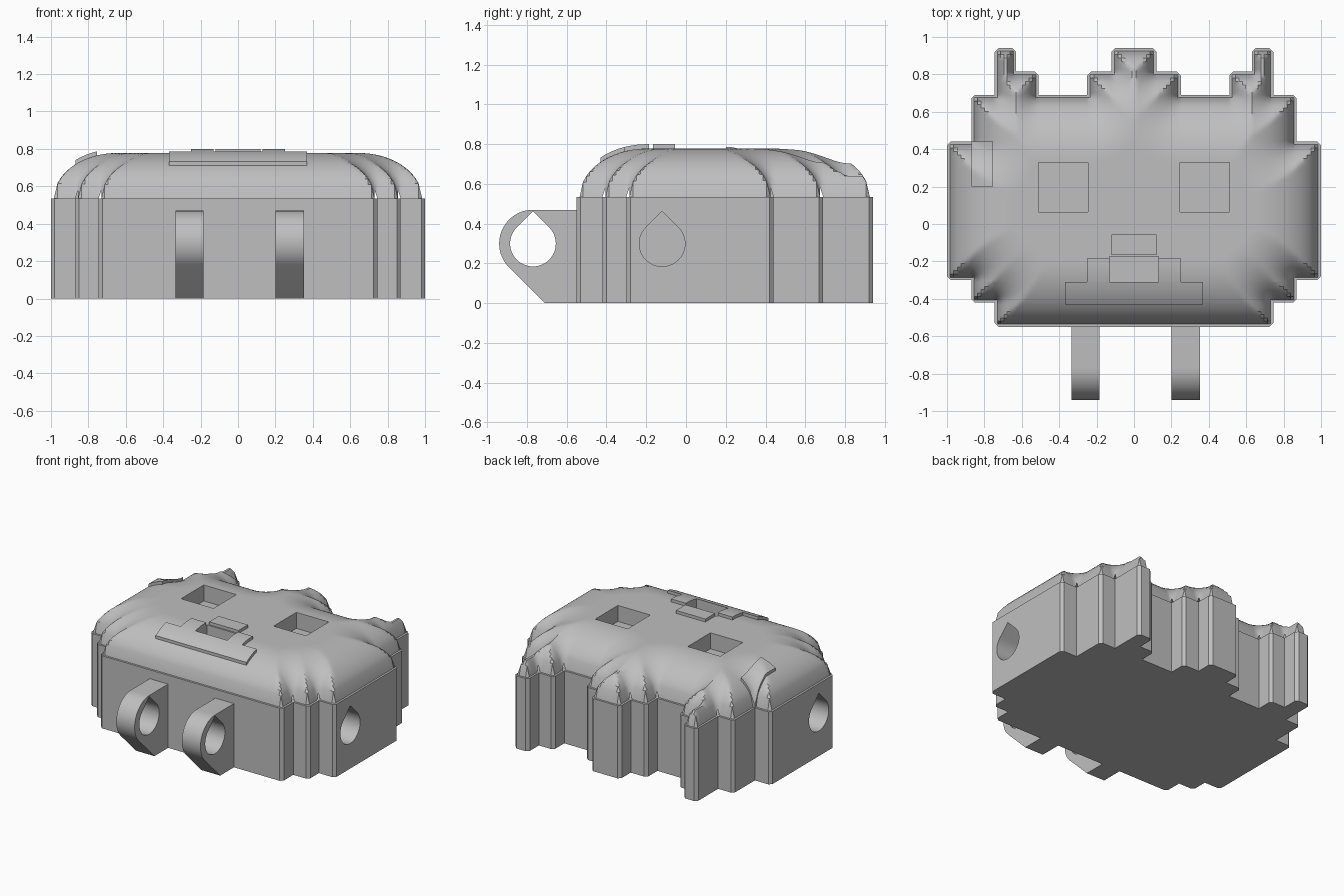
import bpy, bmesh, math
from mathutils import Vector

cube = bpy.data.objects.get("Cube")
if cube:
    bpy.data.objects.remove(cube, do_unlink=True)

grey = bpy.data.materials.new("plain_grey")
grey.use_nodes = True
COLOUR = (0.52, 0.52, 0.52, 1)
grey.diffuse_color = COLOUR
grey.node_tree.nodes["Principled BSDF"].inputs["Base Color"].default_value = COLOUR

WALL, RISE, ROUND, LEDGE, STEP = 0.535, 0.243, 0.34, 0.015, 0.02
POCKET_FLOOR = 0.66

# Stepped head outline, right half from front to back, then mirrored
half = [(0.745, -0.55), (0.745, -0.42), (0.87, -0.42), (0.87, -0.3), (1, -0.3), (1, 0.44),
        (0.87, 0.44), (0.87, 0.69), (0.745, 0.69), (0.745, 0.94), (0.63, 0.94), (0.63, 0.815),
        (0.51, 0.815), (0.51, 0.69), (0.25, 0.69), (0.25, 0.815), (0.12, 0.815), (0.12, 0.94)]
outline = half + [(-x, y) for x, y in reversed(half)]
segments = list(zip(outline, outline[1:] + outline[:1]))

# Sunken rectangles: x0, x1, y0, y1
pockets = [(-0.51, -0.245, 0.065, 0.33), (0.245, 0.51, 0.065, 0.33), (-0.13, 0.13, -0.31, -0.175)]


def edge_distance(x, y):
    best = 9
    for (ax, ay), (bx, by) in segments:
        dx = max(min(ax, bx) - x, 0, x - max(ax, bx))
        dy = max(min(ay, by) - y, 0, y - max(ay, by))
        best = min(best, math.hypot(dx, dy))
    return best


def inside(x, y):
    odd = False
    for (ax, ay), (bx, by) in segments:
        if (ay > y) != (by > y) and x < ax:
            odd = not odd
    return odd


def dome_height(x, y):
    t = min(1, max(0, 1 - (edge_distance(x, y) - LEDGE) / ROUND))
    return WALL + RISE * math.sqrt(1 - t * t)


def finish(name, bm, smooth=True):
    bmesh.ops.recalc_face_normals(bm, faces=bm.faces)
    mesh = bpy.data.meshes.new(name)
    bm.to_mesh(mesh)
    bm.free()
    mesh.materials.append(grey)
    obj = bpy.data.objects.new(name, mesh)
    bpy.context.collection.objects.link(obj)
    if smooth:
        smooth_by_angle(obj)
    return obj


def smooth_by_angle(obj):
    bpy.ops.object.select_all(action='DESELECT')
    obj.select_set(True)
    bpy.context.view_layer.objects.active = obj
    bpy.ops.object.shade_smooth_by_angle(angle=math.radians(30))


def fill_lines(marks):
    marks = sorted(set(round(m, 4) for m in marks))
    lines = [marks[0]]
    for a, b in zip(marks, marks[1:]):
        n = max(1, math.ceil((b - a) / STEP))
        lines += [a + (b - a) * i / n for i in range(1, n + 1)]
    return lines


def surface_grid(xs, ys, keep, lift=0):
    bm = bmesh.new()
    verts = {}

    def vert(i, j):
        if (i, j) not in verts:
            verts[i, j] = bm.verts.new((xs[i], ys[j], dome_height(xs[i], ys[j]) + lift))
        return verts[i, j]

    for i in range(len(xs) - 1):
        for j in range(len(ys) - 1):
            if keep((xs[i] + xs[i + 1]) / 2, (ys[j] + ys[j + 1]) / 2):
                bm.faces.new([vert(i, j), vert(i + 1, j), vert(i + 1, j + 1), vert(i, j + 1)])
    return bm


def skirt(bm, edges, bottom):
    new = bmesh.ops.extrude_edge_only(bm, edges=edges)["geom"]
    for v in new:
        if isinstance(v, bmesh.types.BMVert):
            v.co.z = bottom(v.co)


# Rounded top with eye and mouth pockets
def on_dome(x, y):
    in_pocket = any(a < x < b and c < y < d for a, b, c, d in pockets)
    return not in_pocket and inside(x, y) and edge_distance(x, y) > LEDGE * 0.95


marks = [[p[k] + s * LEDGE for p in outline for s in (-1, 0, 1)] +
         [p[2 * k + s] for p in pockets for s in (0, 1)] for k in (0, 1)]
bm = surface_grid(fill_lines(marks[0]), fill_lines(marks[1]), on_dome)
rims = [e for e in bm.edges if e.is_boundary and all(v.co.z > POCKET_FLOOR for v in e.verts)]
skirt(bm, rims, lambda co: POCKET_FLOOR)
for a, b, c, d in pockets:
    bm.faces.new([bm.verts.new((x, y, POCKET_FLOOR)) for x, y in ((a, c), (b, c), (b, d), (a, d))])
bmesh.ops.remove_doubles(bm, verts=bm.verts, dist=0.0005)
dome = finish("rounded_top", bm)


# Raised pads that follow the rounded top
def pad(name, x0, x1, y0, y1, lift=0.022):
    bm = surface_grid(fill_lines([x0, x1]), fill_lines([y0, y1]), lambda x, y: True, lift)
    rim = [e for e in bm.edges if e.is_boundary]
    skirt(bm, rim, lambda co: co.z - 0.06)
    finish(name, bm)


pad("nose", -0.12, 0.12, -0.165, -0.055)
pad("mouth_bar", -0.37, 0.37, -0.43, -0.31)
for side, label in ((-1, "right"), (1, "left")):
    a, b = sorted((side * 0.13, side * 0.25))
    pad("mouth_corner_" + label, a, b, -0.31, -0.185)
pad("brow_patch", -0.87, -0.755, 0.2, 0.44)


# Straight-sided solids and teardrop cutters, drawn in the y-z plane
def side_prism(name, points, x0, x1):
    bm = bmesh.new()
    face = bm.faces.new([bm.verts.new((x0, y, z)) for y, z in points])
    top = bmesh.ops.extrude_face_region(bm, geom=[face])["geom"]
    moved = [v for v in top if isinstance(v, bmesh.types.BMVert)]
    bmesh.ops.translate(bm, verts=moved, vec=Vector((x1 - x0, 0, 0)))
    return finish(name, bm, False)


def arc(cy, cz, r, start, end, n):
    angles = [math.radians(start + (end - start) * i / n) for i in range(n + 1)]
    return [(cy + r * math.cos(t), cz + r * math.sin(t)) for t in angles]


def teardrop(cy, cz=0.3, r=0.115):
    return arc(cy, cz, r, 135, 405, 36) + [(cy, cz + r * math.sqrt(2))]


def cut(obj, cutters):
    for c in cutters:
        c.hide_render = True
        mod = obj.modifiers.new("hole", 'BOOLEAN')
        mod.operation, mod.solver, mod.object = 'DIFFERENCE', 'EXACT', c
    graph = bpy.context.evaluated_depsgraph_get()
    obj.data = bpy.data.meshes.new_from_object(obj.evaluated_get(graph))
    obj.modifiers.clear()
    for c in cutters:
        bpy.data.objects.remove(c, do_unlink=True)
    smooth_by_angle(obj)


# Body wall with chamfered outer corners and blind side holes
bm = bmesh.new()
base = bm.faces.new([bm.verts.new((x, y, 0)) for x, y in outline])
raised = bmesh.ops.extrude_face_region(bm, geom=[base])["geom"]
for v in raised:
    if isinstance(v, bmesh.types.BMVert):
        v.co.z = WALL
bmesh.ops.recalc_face_normals(bm, faces=bm.faces)
corners = [e for e in bm.edges if abs(e.verts[0].co.z - e.verts[1].co.z) > 0.1
           and e.calc_face_angle_signed() > 0.1]
bmesh.ops.bevel(bm, geom=corners, offset=0.02, segments=1, affect='EDGES')
body = finish("body_wall", bm, False)
cut(body, [side_prism("side_cutter", teardrop(-0.12), s * 0.7, s * 1.1) for s in (-1, 1)])

# Front lugs with teardrop eyelets
lug_shape = [(-0.54, 0), (-0.54, 0.47)] + arc(-0.77, 0.3, 0.17, 90, 225, 24) + [(-0.71, 0)]
for label, x0, x1 in (("right", -0.335, -0.185), ("left", 0.2, 0.352)):
    lug = side_prism("front_lug_" + label, lug_shape, x0, x1)
    cut(lug, [side_prism("lug_cutter", teardrop(-0.77), x0 - 0.1, x1 + 0.1)])
